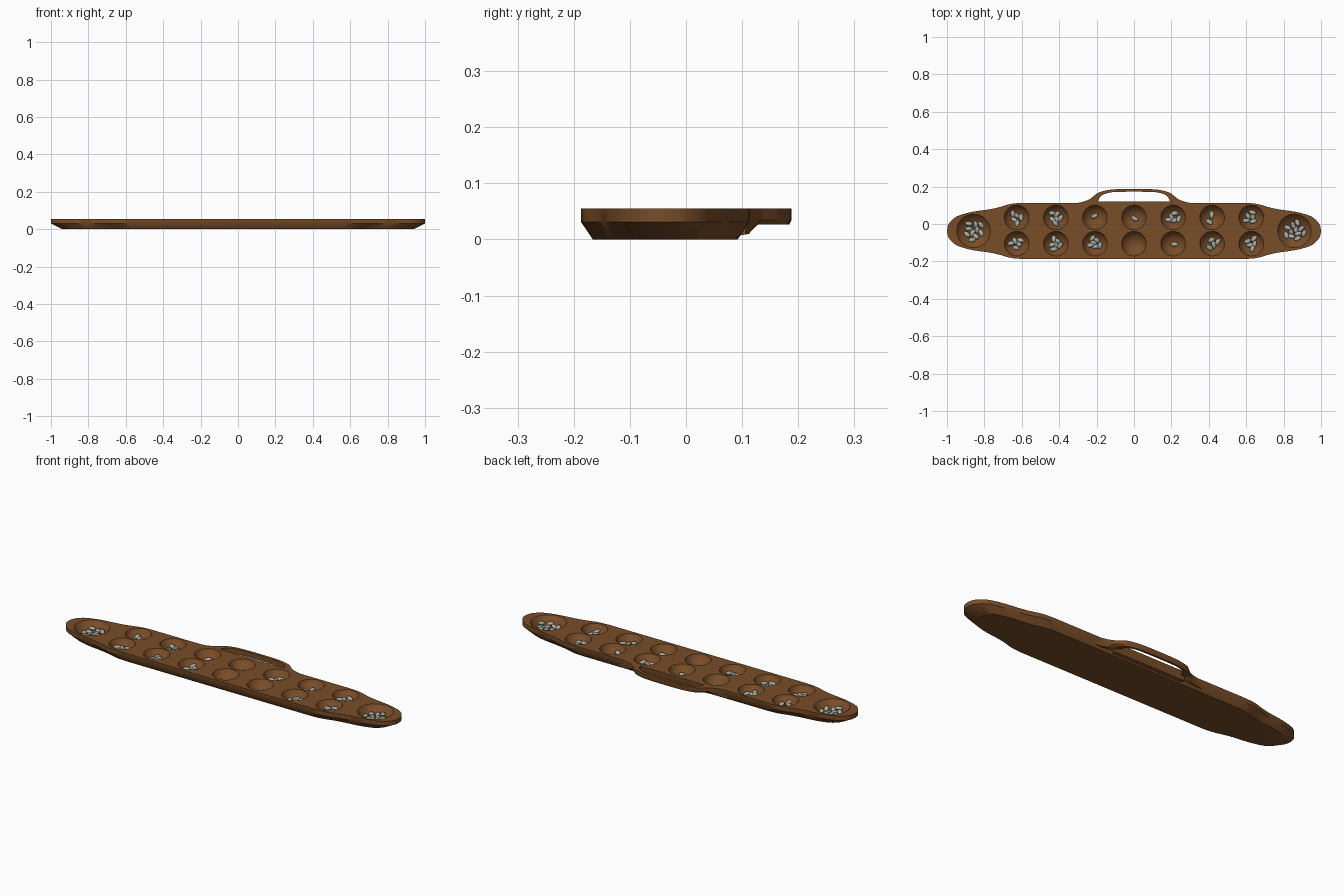
import bpy, bmesh, math, random
from mathutils import Matrix, Vector

if "Cube" in bpy.data.objects:
    bpy.data.objects.remove(bpy.data.objects["Cube"])

random.seed(4)
TOP, CY = 0.055, -0.037


def material(name, rgb):
    m = bpy.data.materials.new(name)
    m.diffuse_color = (*rgb, 1)
    m.use_nodes = True
    m.node_tree.nodes["Principled BSDF"].inputs["Base Color"].default_value = m.diffuse_color
    return m


wood = material("brown wood", (0.19, 0.074, 0.021))
stone = material("grey stone", (0.39, 0.41, 0.36))


def finish(bm, name, mat, angle=35):
    bmesh.ops.recalc_face_normals(bm, faces=bm.faces)
    me = bpy.data.meshes.new(name)
    bm.to_mesh(me)
    bm.free()
    ob = bpy.data.objects.new(name, me)
    bpy.context.collection.objects.link(ob)
    me.materials.append(mat)
    smooth(ob, angle)
    return ob


def smooth(ob, angle):
    bpy.ops.object.select_all(action='DESELECT')
    ob.select_set(True)
    bpy.context.view_layer.objects.active = ob
    bpy.ops.object.shade_smooth_by_angle(angle=math.radians(angle))


def spline(pts, n=4):
    """Smooth curve through the given points."""
    p = [Vector(q) for q in pts]
    p = [2 * p[0] - p[1]] + p + [2 * p[-1] - p[-2]]
    out = []
    for a, b, c, d in zip(p, p[1:], p[2:], p[3:]):
        for i in range(n):
            t = i / n
            out.append(0.5 * (2 * b + (c - a) * t + (2 * a - 5 * b + 4 * c - d) * t * t
                              + (3 * b - a - 3 * c + d) * t ** 3))
    return out + [p[-2]]


def loft(bm, rings, caps=True):
    for r, s in zip(rings, rings[1:]):
        for i in range(len(r)):
            j = (i + 1) % len(r)
            bm.faces.new((r[i], r[j], s[j], s[i]))
    if caps:
        bm.faces.new(rings[0])
        bm.faces.new(rings[-1])


# Board: quarter outline mirrored both ways, with tapered underside
quarter = spline([(1, 0), (0.992, 0.035), (0.96, 0.07), (0.92, 0.088), (0.86, 0.103),
                  (0.77, 0.116), (0.72, 0.127), (0.68, 0.139), (0.64, 0.147), (0.59, 0.15)], 3)
q = [(v.x, v.y) for v in quarter]
outline = q + [(-x, y) for x, y in q[:0:-1]] + [(-x, -y) for x, y in q] + [(x, -y) for x, y in q[:0:-1]]
outline = [o for i, o in enumerate(outline) if o != outline[i - 1]]
bm = bmesh.new()
loft(bm, [[bm.verts.new((x * sx, CY + y * sy, z)) for x, y in outline]
          for sx, sy, z in ((0.94, 0.86, 0), (1, 1, 0.031), (1, 1, TOP))])
board = finish(bm, "board", wood)

# Pits and end stores: (x, y, radius, depth, stone count)
counts = ((0.035, (5, 6, 1, 1, 5, 2, 5)), (-0.105, (5, 6, 6, 0, 1, 4, 5)))
pits = [((i - 3) * 0.209, y, 0.066, 0.042, n) for y, row in counts for i, n in enumerate(row)]
pits += [(-0.858, CY, 0.09, 0.045, 10), (0.858, CY, 0.09, 0.045, 11)]


def sphere_radius(r, d):
    return (r * r + d * d) / (2 * d)


# Bowl cutters, spherical caps reaching just above the top
bm = bmesh.new()
for x, y, r, d, n in pits:
    R = sphere_radius(r, d)
    end = math.acos((R - d - 0.003) / R)
    rings = []
    for k in range(1, 11):
        a = end * k / 10
        rings.append([bm.verts.new((x + R * math.sin(a) * math.cos(t), y + R * math.sin(a) * math.sin(t),
                                    TOP - d + R * (1 - math.cos(a))))
                      for t in (math.tau * i / 40 for i in range(40))])
    loft(bm, rings)
cutter = finish(bm, "pit_cutter", wood)
mod = board.modifiers.new("pits", 'BOOLEAN')
mod.operation, mod.solver, mod.object = 'DIFFERENCE', 'EXACT', cutter
bpy.context.view_layer.objects.active = board
bpy.ops.object.modifier_apply(modifier=mod.name)
bpy.data.objects.remove(cutter)
smooth(board, 35)

# Handle: outer and inner curves, thin bar with deeper roots
outer = spline([(-0.33, 0.109), (-0.28, 0.117), (-0.24, 0.131), (-0.215, 0.15), (-0.185, 0.17),
                (-0.13, 0.183), (-0.07, 0.187), (0, 0.188)])
inner = spline([(-0.32, 0.105), (-0.26, 0.105), (-0.2, 0.107), (-0.19, 0.127), (-0.172, 0.153),
                (-0.125, 0.169), (-0.06, 0.172), (0, 0.173)])
bm = bmesh.new()
sections = []
pairs = list(zip(outer, inner))
pairs += [(Vector((-o.x, o.y)), Vector((-i.x, i.y))) for o, i in pairs[-2::-1]]
for o, i in pairs:
    low = 0.027 - 0.016 * max(0, min(1, (0.135 - o.y) / 0.02))
    m = o.lerp(i, 0.25)
    sections.append([bm.verts.new(c) for c in ((o.x, o.y, TOP), (o.x, o.y, low + 0.008), (m.x, m.y, low),
                                               (i.x, i.y, low), (i.x, i.y, TOP))])
loft(bm, sections)
finish(bm, "handle", wood)

# Ledge of the board behind the handle opening
bm = bmesh.new()
prof = ((0.09, 0.006), (0.113, 0.01), (0.119, 0.026), (0.12, TOP), (0.106, TOP))
loft(bm, [[bm.verts.new((x, y, z)) for y, z in prof] for x in (-0.215, 0.215)])
finish(bm, "handle_ledge", wood)

# Playing stones resting in each bowl
for k, (x, y, r, d, n) in enumerate(pits):
    if not n:
        continue
    R = sphere_radius(r, d)
    spread = 0.056 if r > 0.08 else 0.035
    turn = random.uniform(0, math.tau)
    bm = bmesh.new()
    for i in range(n):
        rr = spread * math.sqrt((i + 0.4) / n) * 0.95 if n > 1 else 0.008
        a = turn + i * 2.4
        z = TOP - d + R - math.sqrt(R * R - rr * rr) + 0.008 + random.uniform(0, 0.003)
        mat = (Matrix.Translation((x + rr * math.cos(a), y + rr * math.sin(a), z))
               @ Matrix.Rotation(random.uniform(0, math.tau), 4, 'Z')
               @ Matrix.Rotation(random.uniform(-0.3, 0.3), 4, 'Y')
               @ Matrix.Diagonal((0.021, 0.0125, 0.009, 1)))
        bmesh.ops.create_icosphere(bm, subdivisions=2, radius=1, matrix=mat)
    finish(bm, f"stones_{k + 1}", stone, 60)
